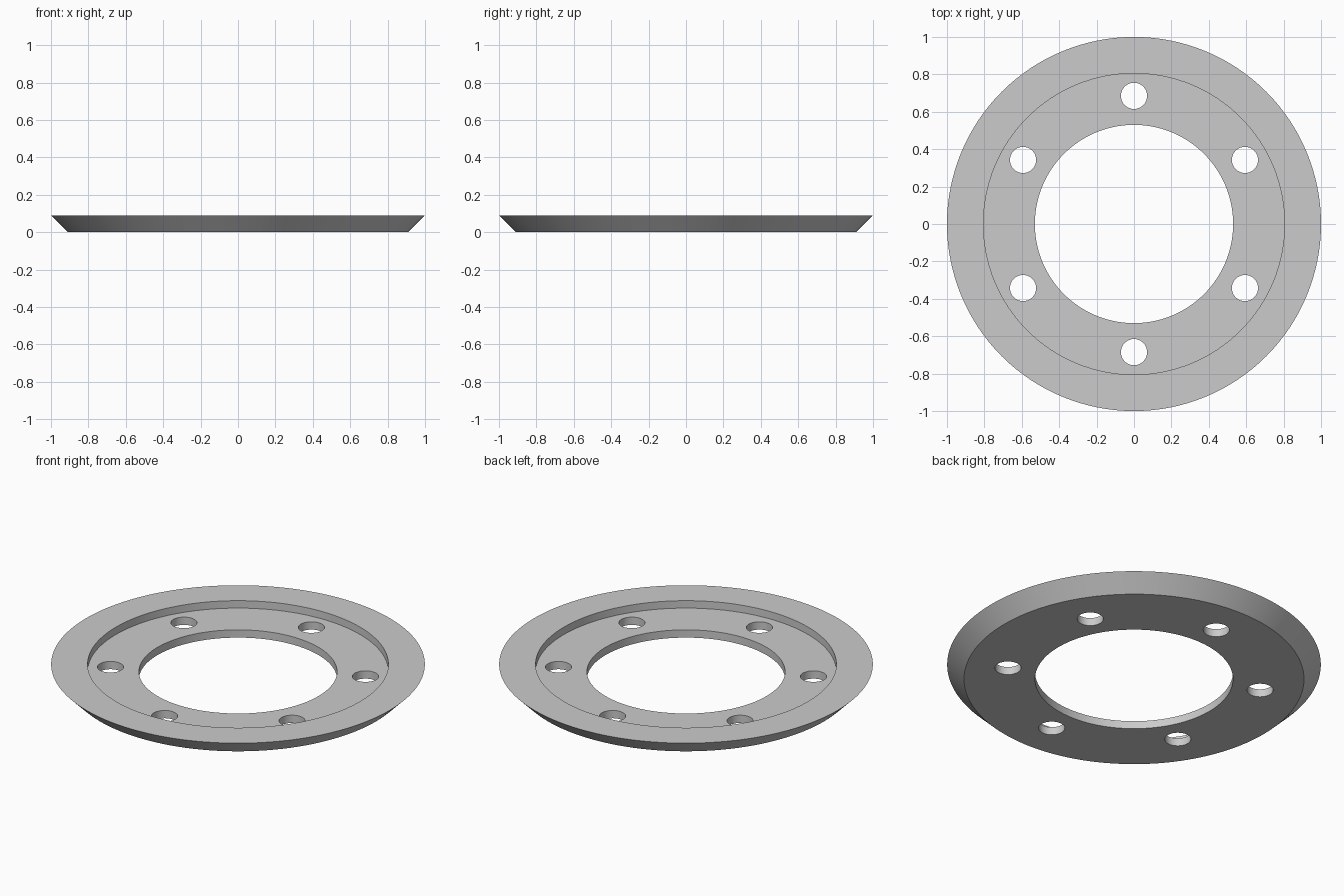
import bpy, bmesh
from math import pi, sin, cos, radians
from mathutils import Matrix

cube = bpy.data.objects.get("Cube")
if cube:
    bpy.data.objects.remove(cube, do_unlink=True)

SEGMENTS = 128
HEIGHT = 0.09
FLOOR = 0.046          # top of the recessed floor
HOLES = 6
HOLE_RADIUS = 0.07
HOLE_CIRCLE = 0.685

grey = bpy.data.materials.new("plain grey")
grey.use_nodes = True
colour = (0.6, 0.6, 0.6, 1)
grey.diffuse_color = colour
grey.node_tree.nodes["Principled BSDF"].inputs["Base Color"].default_value = colour


def add_object(name, bm):
    bmesh.ops.recalc_face_normals(bm, faces=bm.faces)
    mesh = bpy.data.meshes.new(name)
    bm.to_mesh(mesh)
    bm.free()
    obj = bpy.data.objects.new(name, mesh)
    bpy.context.collection.objects.link(obj)
    mesh.materials.append(grey)
    return obj


# Flange ring: cross-section (radius, height) turned around z
profile = [(0.53, 0), (0.91, 0), (1, HEIGHT), (0.805, HEIGHT),
           (0.805, FLOOR), (0.53, FLOOR)]
bm = bmesh.new()
rings = []
for i in range(SEGMENTS):
    a = 2 * pi * i / SEGMENTS
    rings.append([bm.verts.new((r * cos(a), r * sin(a), z)) for r, z in profile])
for i, ring in enumerate(rings):
    following = rings[(i + 1) % SEGMENTS]
    for j in range(len(profile)):
        k = (j + 1) % len(profile)
        bm.faces.new((ring[j], following[j], following[k], ring[k]))
flange = add_object("flange_ring", bm)

# Bolt hole cutters, evenly spaced with one at the back
bm = bmesh.new()
for i in range(HOLES):
    a = radians(90) + 2 * pi * i / HOLES
    place = Matrix.Translation((HOLE_CIRCLE * cos(a), HOLE_CIRCLE * sin(a), 0))
    bmesh.ops.create_cone(bm, cap_ends=True, segments=48, radius1=HOLE_RADIUS,
                          radius2=HOLE_RADIUS, depth=0.4, matrix=place)
cutter = add_object("bolt_hole_cutter", bm)
cutter.hide_render = True

# Cut the bolt holes and keep the result as the mesh
cut = flange.modifiers.new("bolt holes", "BOOLEAN")
cut.operation = "DIFFERENCE"
cut.solver = "EXACT"
cut.object = cutter
graph = bpy.context.evaluated_depsgraph_get()
result = bpy.data.meshes.new_from_object(flange.evaluated_get(graph))
flange.modifiers.clear()
flange.data = result
bpy.data.objects.remove(cutter, do_unlink=True)

# Smooth round walls, sharp rims
bpy.ops.object.select_all(action="DESELECT")
flange.select_set(True)
bpy.context.view_layer.objects.active = flange
bpy.ops.object.shade_smooth_by_angle(angle=radians(30))
